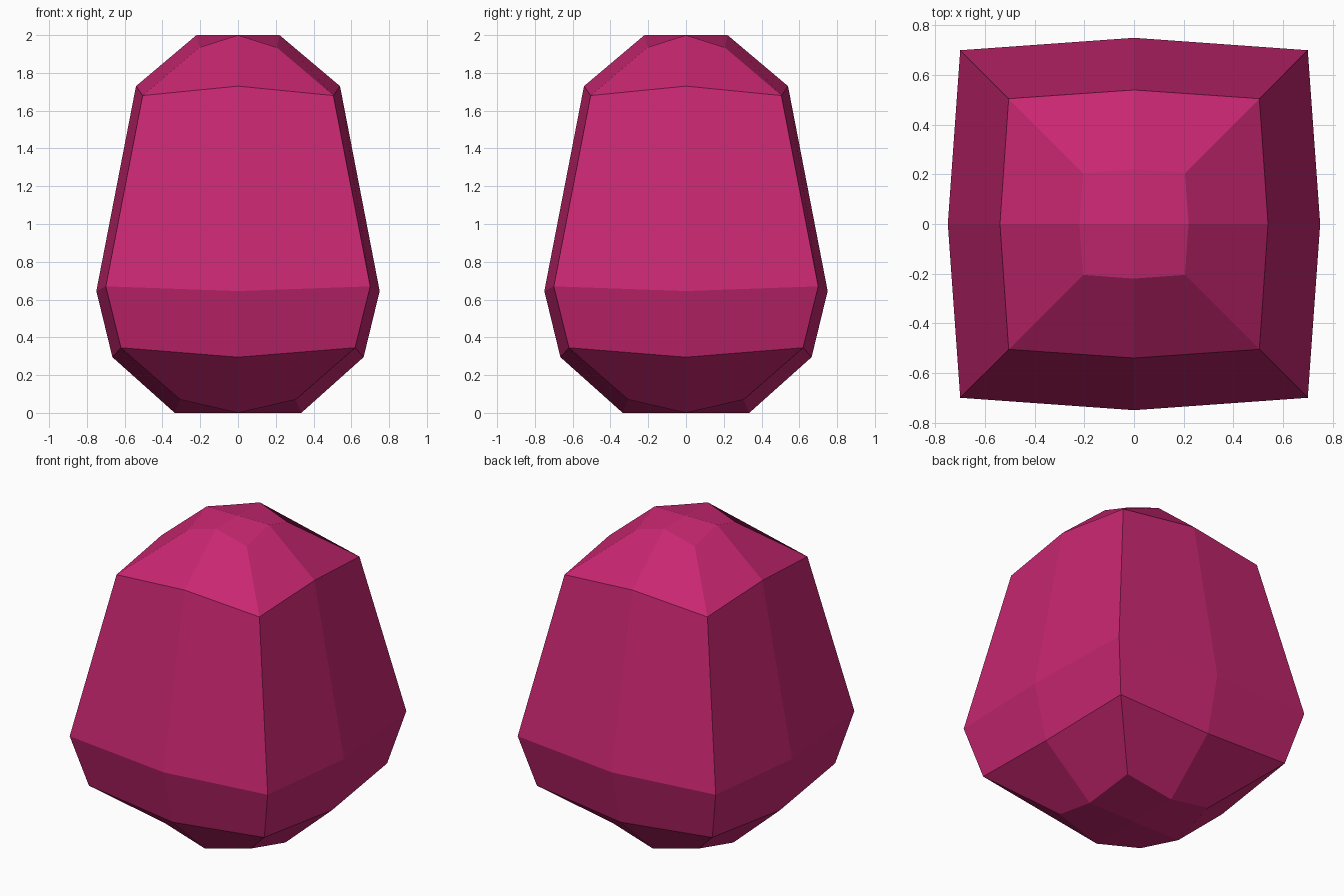
import bpy
import bmesh

cube = bpy.data.objects.get("Cube")
if cube:
    bpy.data.objects.remove(cube, do_unlink=True)

# One flat magenta colour
COLOUR = (0.578, 0.020, 0.165, 1.0)
magenta = bpy.data.materials.new("magenta")
magenta.use_nodes = True
magenta.diffuse_color = COLOUR
bsdf = magenta.node_tree.nodes["Principled BSDF"]
bsdf.inputs["Base Color"].default_value = COLOUR
bsdf.inputs["Roughness"].default_value = 0.8

# Rings from bottom to top: corner offset, corner z, side-middle offset, side-middle z
RINGS = [
    (0.305, 0.07, 0.335, 0.0),
    (0.62, 0.345, 0.665, 0.295),
    (0.70, 0.67, 0.75, 0.645),
    (0.505, 1.68, 0.54, 1.73),
    (0.205, 1.935, 0.22, 2.0),
]
# Eight directions around the ring, starting at a corner
AROUND = [(1, 1), (0, 1), (-1, 1), (-1, 0), (-1, -1), (0, -1), (1, -1), (1, 0)]


def add_ring(bm, corner, corner_z, middle, middle_z):
    ring = []
    for dx, dy in AROUND:
        r, z = (corner, corner_z) if dx and dy else (middle, middle_z)
        ring.append(bm.verts.new((dx * r, dy * r, z)))
    return ring


def add_cap(bm, ring, z):
    """Close a ring with four quads meeting at its centre."""
    centre = bm.verts.new((0, 0, z))
    for i in range(0, 8, 2):
        bm.faces.new((centre, ring[i - 1], ring[i], ring[i + 1]))


# Faceted boulder body
bm = bmesh.new()
rings = [add_ring(bm, *values) for values in RINGS]
for lower, upper in zip(rings, rings[1:]):
    for i in range(8):
        j = (i + 1) % 8
        bm.faces.new((lower[i], lower[j], upper[j], upper[i]))
add_cap(bm, rings[0], RINGS[0][3])
add_cap(bm, rings[-1], RINGS[-1][3])
bmesh.ops.recalc_face_normals(bm, faces=bm.faces[:])

mesh = bpy.data.meshes.new("faceted_stone")
bm.to_mesh(mesh)
bm.free()
mesh.materials.append(magenta)
stone = bpy.data.objects.new("faceted_stone", mesh)
bpy.context.collection.objects.link(stone)
